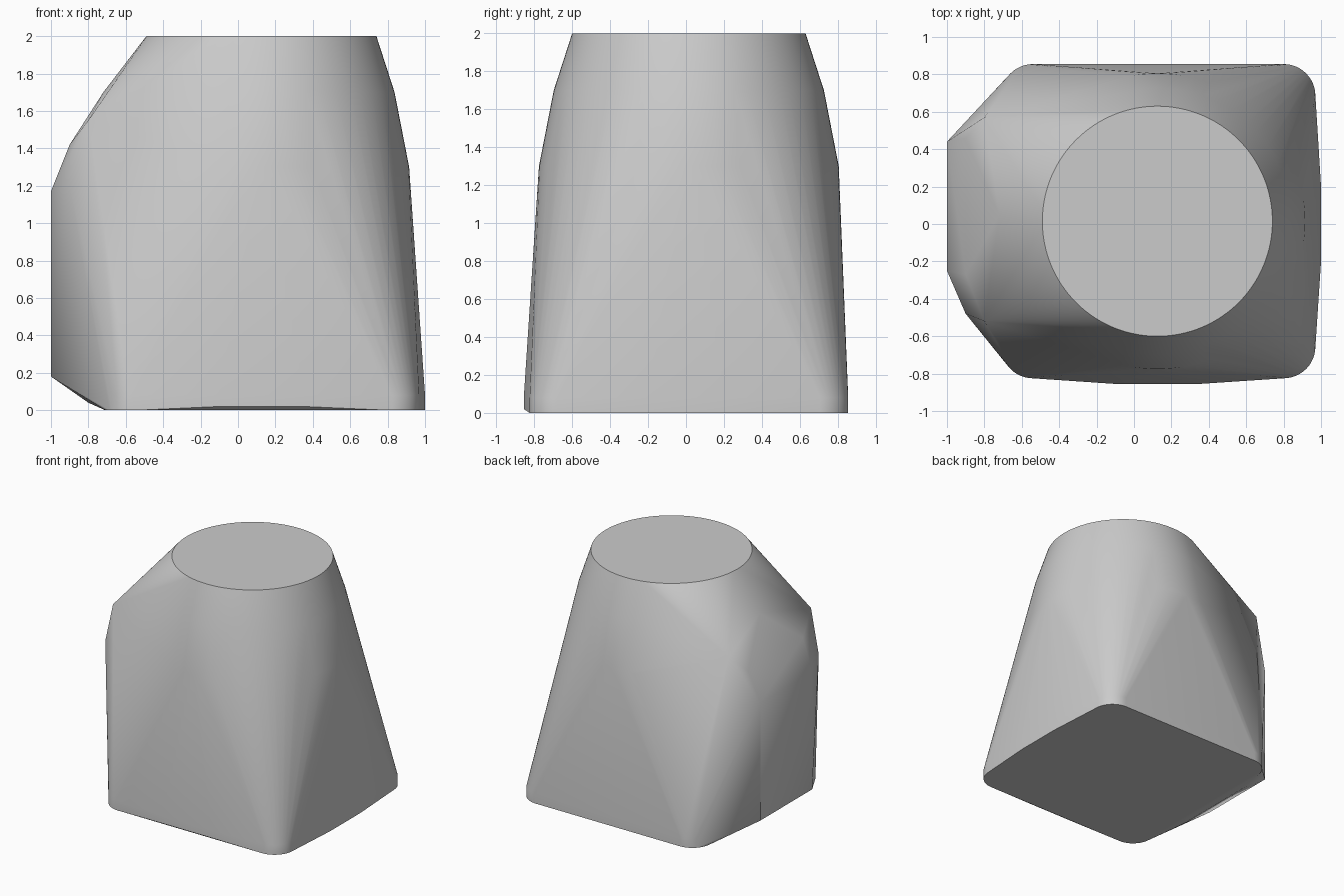
import bpy, bmesh
from math import cos, sin, pi, radians

cube = bpy.data.objects.get("Cube")
if cube:
    bpy.data.objects.remove(cube, do_unlink=True)

grey = bpy.data.materials.new("plain_grey")
grey.use_nodes = True
grey.diffuse_color = (0.6, 0.6, 0.6, 1)
grey.node_tree.nodes["Principled BSDF"].inputs["Base Color"].default_value = (0.6, 0.6, 0.6, 1)


def arc(cx, cy, r, z, start, end, steps):
    """Points along a level arc, angles in degrees."""
    angles = [radians(start + (end - start) * i / steps) for i in range(steps + 1)]
    return [(cx + r * cos(a), cy + r * sin(a), z) for a in angles]


points = []

# Round neck: three rings narrowing to the flat top
for radius, z in ((0.79, 1.3), (0.712, 1.7), (0.615, 2.0)):
    points += arc(0.125, 0.015, radius, z, 0, 360, 128)[:-1]

# Square foot with rounded corners and a short upright rim
for z in (0.0, 0.08):
    points += arc(0.8, 0.685, 0.17, z, 0, 90, 12)
    points += arc(-0.54, 0.685, 0.17, z, 90, 180, 12)
    points += arc(-0.54, -0.655, 0.17, z, 180, 270, 12)
    points += arc(0.8, -0.655, 0.17, z, 270, 360, 12)

# Slight bulges on the front and left sides of the foot
for z in (0.02, 0.08):
    points += [(-0.1, -0.855, z), (0.35, -0.855, z)]
for z in (0.0, 0.08):
    points += [(1.0, -0.2, z), (1.0, 0.2, z)]

# Faceted bulge on the right side
points += [(-0.8, 0.57, 1.55), (-0.8, -0.52, 1.55), (-0.72, 0.05, 1.7)]
points += [(-0.9, 0.46, 1.42), (-0.9, -0.27, 1.42), (-0.9, -0.48, 1.2)]
points += [(-1.0, 0.44, 1.17), (-1.0, -0.25, 1.17)]
points += [(-1.0, 0.44, 0.18), (-1.0, -0.25, 0.18)]
points += [(-0.8, 0.4, 0.04), (-0.8, -0.35, 0.04)]

# Wrap a tight convex shell around the rings and corners
bm = bmesh.new()
for p in points:
    bm.verts.new(p)
hull = bmesh.ops.convex_hull(bm, input=bm.verts[:])
unused = [g for g in hull["geom_interior"] + hull["geom_unused"] if isinstance(g, bmesh.types.BMVert)]
bmesh.ops.delete(bm, geom=list(set(unused)), context='VERTS')
bmesh.ops.dissolve_limit(bm, angle_limit=radians(0.2), verts=bm.verts[:], edges=bm.edges[:])
bmesh.ops.recalc_face_normals(bm, faces=bm.faces[:])

mesh = bpy.data.meshes.new("body_shell")
bm.to_mesh(mesh)
bm.free()
mesh.materials.append(grey)
body = bpy.data.objects.new("body_shell", mesh)
bpy.context.collection.objects.link(body)
bpy.context.view_layer.objects.active = body
body.select_set(True)
bpy.ops.object.shade_smooth_by_angle(angle=radians(30))
